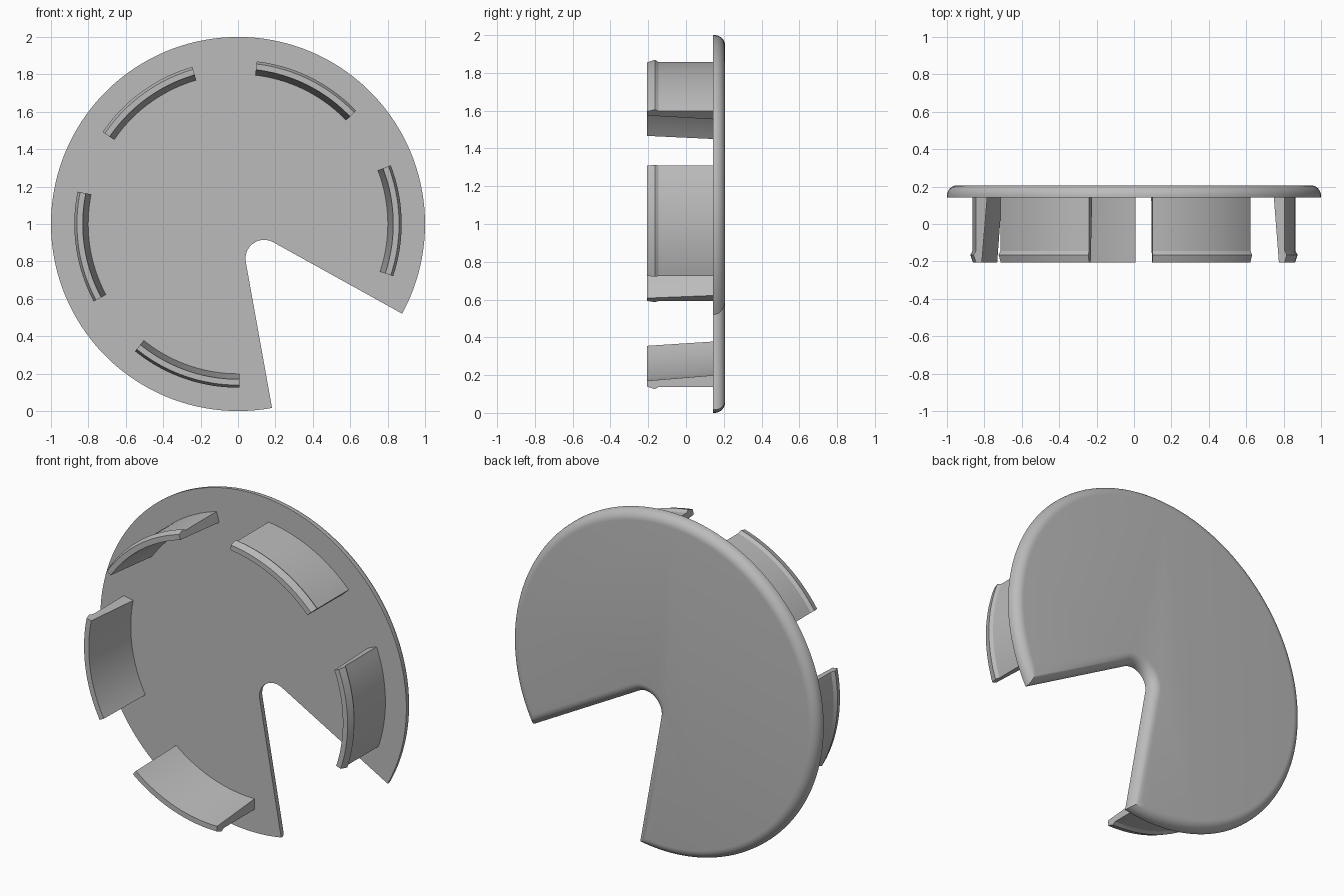
import bpy, bmesh
from math import sin, cos, radians, degrees, atan2, pi, sqrt
from mathutils import Vector

cube = bpy.data.objects.get("Cube")
if cube:
    bpy.data.objects.remove(cube)

grey = bpy.data.materials.new("plain_grey")
grey.use_nodes = True
colour = (0.5, 0.5, 0.5, 1)
grey.diffuse_color = colour
grey.node_tree.nodes["Principled BSDF"].inputs["Base Color"].default_value = colour

CENTRE_Z = 1.0
FRONT, BACK, TIP = 0.143, 0.207, -0.207
FILLET = 0.056
NOTCH = Vector((0.14, -0.185))      # centre of the rounded notch end
NOTCH_R = 0.1
LEFT_DIR, RIGHT_DIR = radians(-79.8), radians(-29)


def finish(bm, name):
    bmesh.ops.recalc_face_normals(bm, faces=bm.faces)
    mesh = bpy.data.meshes.new(name)
    bm.to_mesh(mesh)
    bm.free()
    mesh.materials.append(grey)
    obj = bpy.data.objects.new(name, mesh)
    bpy.context.collection.objects.link(obj)
    bpy.ops.object.select_all(action="DESELECT")
    obj.select_set(True)
    bpy.context.view_layer.objects.active = obj
    bpy.ops.object.shade_smooth_by_angle(angle=radians(30))
    return obj


def skin(bm, rings):
    """Join equal closed rings into a solid with flat end caps."""
    loops = [[bm.verts.new(p) for p in ring] for ring in rings]
    for a, b in zip(loops, loops[1:]):
        for i in range(len(a)):
            j = (i + 1) % len(a)
            bm.faces.new((a[i], a[j], b[j], b[i]))
    bm.faces.new(loops[0])
    bm.faces.new(loops[-1])


def polar(r, a):
    return Vector((r * cos(a), r * sin(a)))


def notch_corner(inset, direction, side):
    """Where a straight notch side meets the rim, moved inward by inset."""
    start = NOTCH + polar(NOTCH_R + inset, direction + side * pi / 2)
    d = polar(1, direction)
    b = start.dot(d)
    return start + d * (-b + sqrt(b * b - start.dot(start) + (1 - inset) ** 2))


def outline(inset, y):
    a = notch_corner(inset, RIGHT_DIR, 1)
    b = notch_corner(inset, LEFT_DIR, -1)
    a0, a1 = atan2(a.y, a.x), atan2(b.y, b.x) + 2 * pi
    n, m = 120, 20
    pts = [polar(1 - inset, a0 + (a1 - a0) * i / n) for i in range(n + 1)]
    s, e = LEFT_DIR - pi / 2 + 2 * pi, RIGHT_DIR + pi / 2
    pts += [NOTCH + polar(NOTCH_R + inset, s + (e - s) * i / m) for i in range(m + 1)]
    return [(p.x, y, p.y + CENTRE_Z) for p in pts]


# Notched cover with a rounded back edge
bm = bmesh.new()
rings = [outline(0, FRONT)]
for k in range(9):
    t = pi / 2 * k / 8
    rings.append(outline(FILLET * (1 - cos(t)), BACK - FILLET + FILLET * sin(t)))
skin(bm, rings)
finish(bm, "cover")

# Curved snap clips: tapered section with a small outer lip, swept about the centre
section = [(0.80, FRONT + 0.01), (0.863, FRONT + 0.01), (0.863, -0.145),
           (0.875, -0.165), (0.861, TIP), (0.83, TIP)]
for n in range(5):
    mid = 1.2 + 62.4 * n
    bm = bmesh.new()
    rings = []
    for i in range(21):
        a = radians(mid - 19.8 + 39.6 * i / 20)
        rings.append([(r * cos(a), y, CENTRE_Z + r * sin(a)) for r, y in section])
    skin(bm, rings)
    finish(bm, f"snap_clip_{n + 1}")
